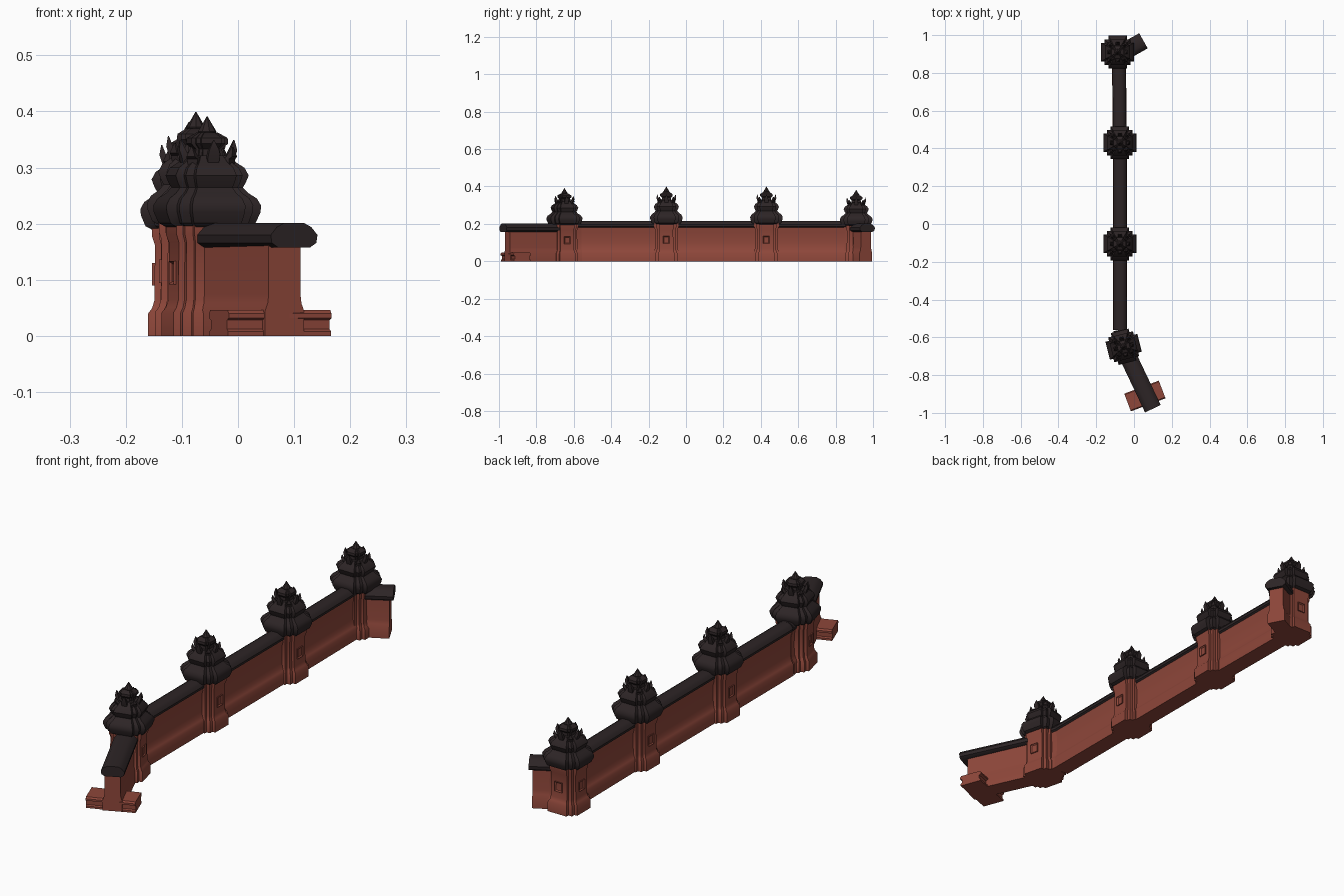
import bpy, bmesh, math
from mathutils import Vector, Matrix

if "Cube" in bpy.data.objects:
    bpy.data.objects.remove(bpy.data.objects["Cube"])


def material(name, rgb):
    m = bpy.data.materials.new(name)
    m.use_nodes = True
    m.diffuse_color = (*rgb, 1)
    bsdf = m.node_tree.nodes["Principled BSDF"]
    bsdf.inputs["Base Color"].default_value = (*rgb, 1)
    bsdf.inputs["Roughness"].default_value = 0.9
    return m


BRICK = material("red_brick", (0.27, 0.062, 0.042))
TILE = material("dark_tile", (0.026, 0.018, 0.019))


def finish(name, bm, mat, place=Matrix(), angle=35):
    bmesh.ops.recalc_face_normals(bm, faces=bm.faces)
    me = bpy.data.meshes.new(name)
    bm.to_mesh(me)
    bm.free()
    ob = bpy.data.objects.new(name, me)
    bpy.context.collection.objects.link(ob)
    me.materials.append(mat)
    ob.matrix_world = place
    bpy.ops.object.select_all(action="DESELECT")
    ob.select_set(True)
    bpy.context.view_layer.objects.active = ob
    bpy.ops.object.shade_smooth_by_angle(angle=math.radians(angle))
    return ob


def loft(bm, rings):
    """Skin a list of equal-length point rings and cap both ends."""
    rows = [[bm.verts.new(p) for p in r] for r in rings]
    n = len(rows[0])
    for a, b in zip(rows, rows[1:]):
        for i in range(n):
            j = (i + 1) % n
            bm.faces.new((a[i], a[j], b[j], b[i]))
    bm.faces.new(rows[0][::-1])
    bm.faces.new(rows[-1])


def stepped_cross(reach, z, mid=0.78, arm=0.56):
    """Cross plan with stepped corners."""
    m, w = reach * mid, reach * arm
    quarter = [(reach, w), (m, w), (m, m), (w, m), (w, reach)]
    ring = []
    for k in range(4):
        turn = Matrix.Rotation(k * math.pi / 2, 3, "Z")
        ring += [turn @ Vector((x, y, z)) for x, y in quarter]
    return ring


def tiers(name, profile, mat, place, **plan):
    bm = bmesh.new()
    loft(bm, [stepped_cross(r, z, **plan) for r, z in profile])
    return finish(name, bm, mat, place)


def extrusion(name, half, mat, start, end):
    """Symmetric (offset, z) section swept from start to end."""
    a, b = Vector((*start, 0)), Vector((*end, 0))
    side = (b - a).normalized().cross(Vector((0, 0, 1)))
    section = half + [(-o, z) for o, z in reversed(half)]
    bm = bmesh.new()
    loft(bm, [[p + side * o + Vector((0, 0, z)) for o, z in section] for p in (a, b)])
    return finish(name, bm, mat)


BODY = [(0.073, 0), (0.073, 0.042), (0.066, 0.052), (0.062, 0.066), (0.061, 0.17),
        (0.066, 0.185), (0.066, 0.205)]
EAVES = [(0.064, 0.197), (0.078, 0.205), (0.086, 0.225), (0.087, 0.237), (0.08, 0.25),
         (0.066, 0.26), (0.056, 0.272)]
UPPER = [(0.053, 0.262), (0.062, 0.278), (0.067, 0.292), (0.06, 0.306), (0.046, 0.316),
         (0.036, 0.328)]
CROWN = [(0.026, 0.32), (0.024, 0.34), (0.034, 0.35), (0.033, 0.36), (0.017, 0.37)]


def crown_leaves(name, place):
    """Pointed roof ornaments leaning out around the crown, plus the finial."""
    bm = bmesh.new()
    for k in range(8):
        r, top = (0.041, 0.35) if k % 2 == 0 else (0.045, 0.338)
        turn = Matrix.Rotation(k * math.pi / 4, 3, "Z")
        rings = []
        for out, wide, deep, z in ((r - 0.004, 0.008, 0.008, 0.3), (r, 0.011, 0.007, 0.322),
                                   (r + 0.006, 0.009, 0.006, top - 0.012),
                                   (r + 0.008, 0.001, 0.001, top + 0.006)):
            rings.append([turn @ Vector((out + sx * deep, sy * wide, z))
                          for sx, sy in ((1, 1), (-1, 1), (-1, -1), (1, -1))])
        loft(bm, rings)
    rings = []
    for r, z in ((0.013, 0.362), (0.017, 0.372), (0.012, 0.38), (0.001, 0.399)):
        rings.append([(r * math.cos(t * math.pi / 4), r * math.sin(t * math.pi / 4), z)
                      for t in range(8)])
    loft(bm, rings)
    finish(name, bm, TILE, place)


def niche(name, place, angle):
    """Framed blind window on one tower face."""
    bm = bmesh.new()
    turn = Matrix.Rotation(angle, 4, "Z")
    size = Matrix.Diagonal((0.008, 0.034, 0.042, 1))
    bmesh.ops.create_cube(bm, size=1, matrix=Matrix.Translation((0.062, 0, 0.115)) @ size)
    front = max(bm.faces, key=lambda f: f.calc_center_median().x)
    bmesh.ops.inset_individual(bm, faces=[front], thickness=0.009)
    bmesh.ops.translate(bm, verts=front.verts, vec=(-0.006, 0, 0))
    finish(name, bm, BRICK, place @ turn)


# Towers: x, y, turn in degrees, height scale
TOWERS = [(-0.055, -0.65, 14, 0.98), (-0.075, -0.105, 0, 1), (-0.075, 0.43, 0, 1),
          (-0.087, 0.91, 0, 0.955)]
for i, (x, y, deg, tall) in enumerate(TOWERS, 1):
    place = Matrix.Translation((x, y, 0)) @ Matrix.Rotation(math.radians(deg), 4, "Z")
    place = place @ Matrix.Diagonal((1, 1, tall, 1))
    tiers(f"tower_body_{i}", BODY, BRICK, place, mid=0.82, arm=0.6)
    tiers(f"tower_eaves_{i}", EAVES, TILE, place)
    tiers(f"tower_upper_roof_{i}", UPPER, TILE, place)
    tiers(f"tower_crown_{i}", CROWN, TILE, place)
    crown_leaves(f"crown_leaves_{i}", place)
    for side, angle in (("left", 0), ("right", math.pi)):
        niche(f"niche_{side}_{i}", place, angle)
    if i == 4:
        niche("niche_back", place, math.pi / 2)

# Walls between the towers
WALL = [(0.037, 0), (0.037, 0.045), (0.031, 0.055), (0.024, 0.068), (0.022, 0.1),
        (0.022, 0.155), (0.027, 0.175), (0.027, 0.19)]
COPING = [(0.026, 0.18), (0.034, 0.186), (0.035, 0.196), (0.027, 0.208), (0.014, 0.216)]
SPANS = [[(-0.055, -0.65), (-0.073, -0.56)], [(-0.073, -0.56), (-0.074, -0.105)],
         [(-0.074, -0.105), (-0.075, 0.43)], [(-0.075, 0.43), (-0.08, 0.91)]]
for i, (a, b) in enumerate(SPANS, 1):
    extrusion(f"wall_{i}", WALL, BRICK, a, b)
    extrusion(f"wall_coping_{i}", COPING, TILE, a, b)

# Angled end walls with lower, wider copings
END_WALL = [(0.038, 0), (0.038, 0.045), (0.033, 0.058), (0.031, 0.075), (0.031, 0.18)]
END_COPING = [(0.032, 0.158), (0.044, 0.166), (0.046, 0.18), (0.034, 0.194), (0.02, 0.201)]
extrusion("front_end_wall", END_WALL, BRICK, (-0.055, -0.65), (0.083, -0.955))
extrusion("front_end_coping", END_COPING, TILE, (-0.04, -0.683), (0.1, -0.978))
extrusion("back_end_wall", END_WALL, BRICK, (-0.087, 0.897), (0.038, 0.962))
extrusion("back_end_coping", END_COPING, TILE, (-0.06, 0.908), (0.05, 0.97))

# Low plinth set across the front end wall
PLINTH = [(0.047, 0), (0.047, 0.008), (0.041, 0.012), (0.041, 0.028), (0.05, 0.032),
          (0.05, 0.04), (0.044, 0.046)]
extrusion("plinth", PLINTH, BRICK, (-0.034, -0.945), (0.149, -0.876))
